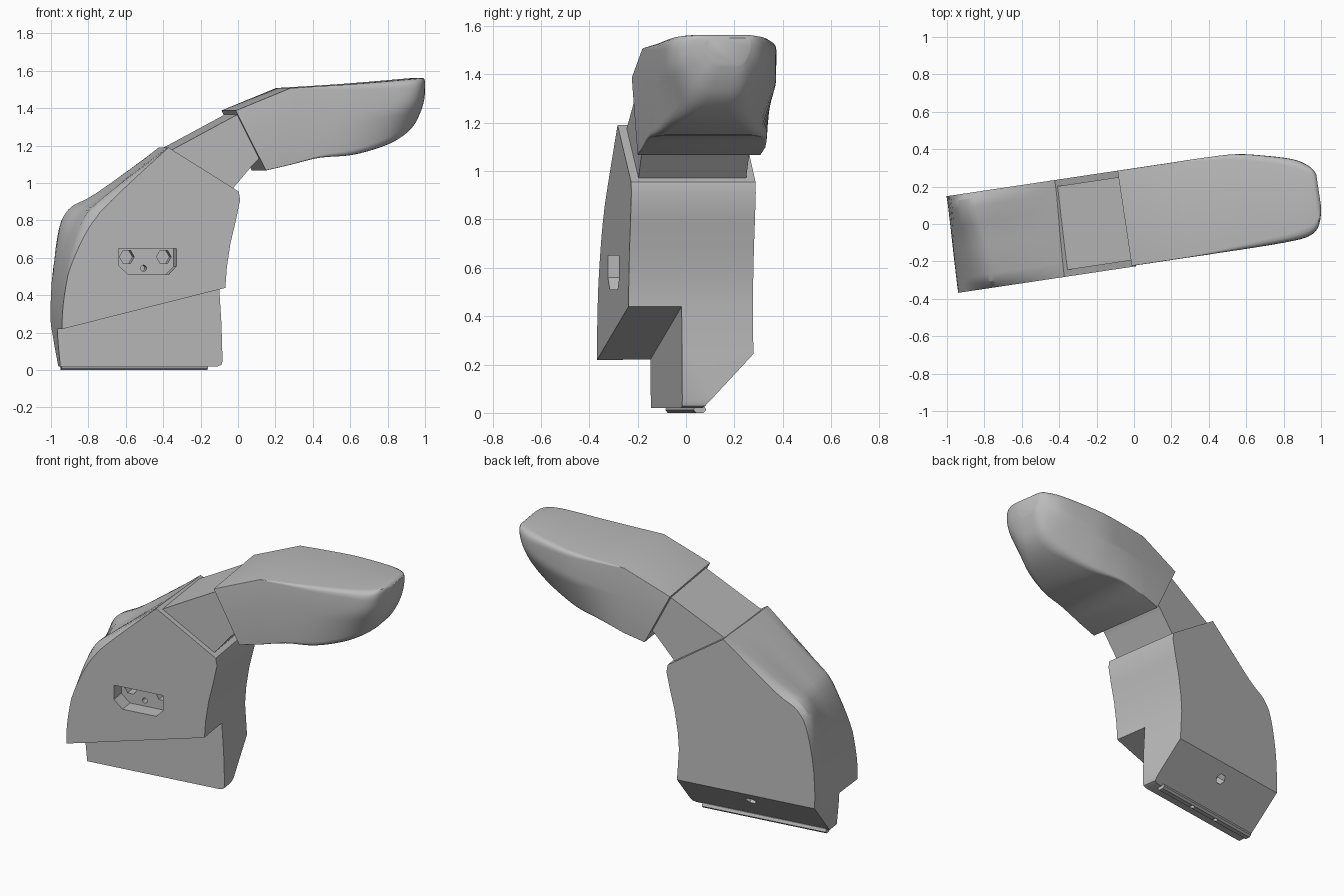
import bpy, bmesh, math
from mathutils import Vector

if "Cube" in bpy.data.objects:
    bpy.data.objects.remove(bpy.data.objects["Cube"], do_unlink=True)

TURN = math.radians(8.5)   # the whole arm is yawed slightly

grey = bpy.data.materials.new("plain grey")
grey.use_nodes = True
grey.diffuse_color = (0.5, 0.5, 0.5, 1)
grey.node_tree.nodes["Principled BSDF"].inputs["Base Color"].default_value = (0.5, 0.5, 0.5, 1)


def loft(name, rings):
    """Skin a list of equal closed rings and cap both ends."""
    bm = bmesh.new()
    loops = [[bm.verts.new(p) for p in ring] for ring in rings]
    n = len(loops[0])
    for a, b in zip(loops, loops[1:]):
        for i in range(n):
            j = (i + 1) % n
            bm.faces.new((a[i], a[j], b[j], b[i]))
    bm.faces.new(loops[0][::-1])
    bm.faces.new(loops[-1])
    bmesh.ops.recalc_face_normals(bm, faces=bm.faces)
    mesh = bpy.data.meshes.new(name)
    bm.to_mesh(mesh)
    bm.free()
    mesh.materials.append(grey)
    obj = bpy.data.objects.new(name, mesh)
    obj.rotation_euler.z = TURN
    bpy.context.collection.objects.link(obj)
    return obj


def across(name, outline, v0, v1):
    """Extrude a side outline (length, height) across the width."""
    return loft(name, [[(u, v, z) for u, z in outline] for v in (v0, v1)])


def along(name, outline, u0, u1):
    """Extrude an end outline (width, height) along the length."""
    return loft(name, [[(u, v, z) for v, z in outline] for u in (u0, u1)])


def rod(name, centre, axis, radius, length, sides):
    """Regular prism centred on a point."""
    q = Vector(axis).to_track_quat('Z', 'Y')
    rings = []
    for h in (-length / 2, length / 2):
        rings.append([Vector(centre) + q @ Vector((radius * math.cos(math.tau * i / sides),
                      radius * math.sin(math.tau * i / sides), h)) for i in range(sides)])
    return loft(name, rings)


def activate(obj):
    bpy.ops.object.select_all(action='DESELECT')
    obj.select_set(True)
    bpy.context.view_layer.objects.active = obj


def cut(obj, cutter):
    cutter.hide_render = True
    activate(obj)
    mod = obj.modifiers.new("cut", 'BOOLEAN')
    mod.operation, mod.solver, mod.object = 'DIFFERENCE', 'EXACT', cutter
    bpy.ops.object.modifier_apply(modifier=mod.name)
    bpy.data.objects.remove(cutter, do_unlink=True)


def smooth(obj, angle=28):
    activate(obj)
    bpy.ops.object.shade_smooth_by_angle(angle=math.radians(angle))


def spline(pts, steps=4):
    """Catmull-Rom through tuples of any length."""
    out = []
    for i in range(len(pts) - 1):
        a, b, c, d = pts[max(i - 1, 0)], pts[i], pts[i + 1], pts[min(i + 2, len(pts) - 1)]
        for s in range(steps):
            t = s / steps
            out.append(tuple(q + 0.5 * t * (r - p + t * (2 * p - 5 * q + 4 * r - w
                       + t * (3 * (q - r) + w - p))) for p, q, r, w in zip(a, b, c, d)))
    return out + [pts[-1]]


# Body: a rounded outer edge blended from the front profile to the back one
front_edge = [(-.965, .02), (-.984, .22), (-.972, .4), (-.925, .62), (-.845, .82), (-.74, .93), (-.41, 1.19)]
back_edge = [(-.955, .02), (-.967, .22), (-.967, .4), (-.94, .72), (-.885, .86), (-.735, .945), (-.385, 1.19)]
inner_edge = [(-.03, .955), (-.022, .91), (-.045, .8), (-.074, .68), (-.094, .55), (-.102, .44),
              (-.09, .25), (-.084, .05), (-.09, .028), (-.11, .02)]
outer_front, outer_back = spline(front_edge), spline(back_edge)
rings = []
for v, t, inset in ((-.225, 0, .03), (-.19, .03, .006), (-.15, .1, 0), (0, .4, .012), (.13, .75, .012),
                    (.22, .97, 0), (.265, 1, .006), (.295, 1, .025)):
    ring = []
    for (fu, fz), (bu, bz) in zip(outer_front, outer_back):
        z = fz + (bz - fz) * t
        k = inset * max(0, 1 - abs(z - .85) / .34)
        ring.append((fu + (bu - fu) * t + k, v, z - k))
    rings.append(ring + [(u, v, z) for u, z in inner_edge])
body = loft("body", rings)

# Step under the front, and the long chamfer under the back
cut(body, across("step_cutter", [(-1.2, .165), (.1, .49), (.1, -.2), (-1.2, -.2)], -.5, -.003))
cut(body, along("chamfer_cutter", [(.085, .02), (.287, .235), (.4, .355), (.4, -.2), (.085, -.2)], -1.3, .3))

# Socket recess with two hex holes and a pin hole
cut(body, across("recess_cutter", [(-.68, .65), (-.367, .65), (-.367, .555), (-.41, .51),
                                   (-.625, .51), (-.68, .56)], -.4, -.13))
for u, z, r, sides in ((-.62, .605, .04, 6), (-.42, .605, .04, 6), (-.53, .545, .016, 16)):
    cut(body, rod("hole_cutter", (u, -.12, z), (0, 1, 0), r, .12, sides))
cut(body, rod("chamfer_hole_cutter", (-.53, .23, .175), (0, .73, -.68), .034, .14, 6))
smooth(body)

# Rail under the body, with two screw holes
rail = along("bottom_rail", [(.06, .03), (.055, .012), (.065, 0), (.095, 0), (.107, .012), (.1, .03)], -.945, -.155)
for u in (-.44, -.65):
    cut(rail, rod("screw_hole_cutter", (u, .08, .005), (0, 0, 1), .015, .04, 16))
smooth(rail)

# Neck joining body and head
neck = across("neck", [(-.45, 1.143), (-.385, 1.178), (.05, 1.41), (.2, 1.25), (.05, 1.095),
                       (-.07, .955), (-.2, .9)], -.19, .26)


# Head: stations of top point, bottom point, width, lower taper front/back, rounding
def head_ring(ut, zt, ub, zb, v0, v1, tf, tb, r):
    um, zm = ut + (ub - ut) * .45, zt + (zb - zt) * .45
    corners = [(ut, v0, zt), (ut, v1, zt), (um, v1, zm), (ub, v1 - tb, zb), (ub, v0 + tf, zb), (um, v0, zm)]
    corners = [Vector(c) for c in corners]
    ring = []
    for i, c in enumerate(corners):
        a, b = corners[i - 1], corners[(i + 1) % 6]
        p = c + (a - c) * min(.48, r / (a - c).length)
        q = c + (b - c) * min(.48, r / (b - c).length)
        for s in range(5):
            t = s / 4
            ring.append(p * (1 - t) ** 2 + c * 2 * t * (1 - t) + q * t * t)
    return ring


start = (-.045, 1.388, .118, 1.067, -.22, .295, 0, 0, .003)
stations = [
    (.25, 1.508, .25, 1.097, -.22, .295, 0, 0, .004),
    (.42, 1.518, .41, 1.135, -.22, .295, 0, .02, .015),
    (.6, 1.53, .59, 1.15, -.22, .288, .01, .07, .03),
    (.78, 1.545, .76, 1.195, -.217, .25, .04, .1, .04),
    (.9, 1.556, .87, 1.245, -.208, .215, .08, .11, .05),
    (.96, 1.561, .94, 1.305, -.18, .18, .09, .09, .05),
    (.988, 1.561, .982, 1.38, -.13, .15, .07, .06, .04),
    (1.003, 1.55, 1.003, 1.44, -.06, .12, .03, .03, .03)]
head = loft("head", [head_ring(*s) for s in [start] + spline(stations)])
smooth(head, 32)
